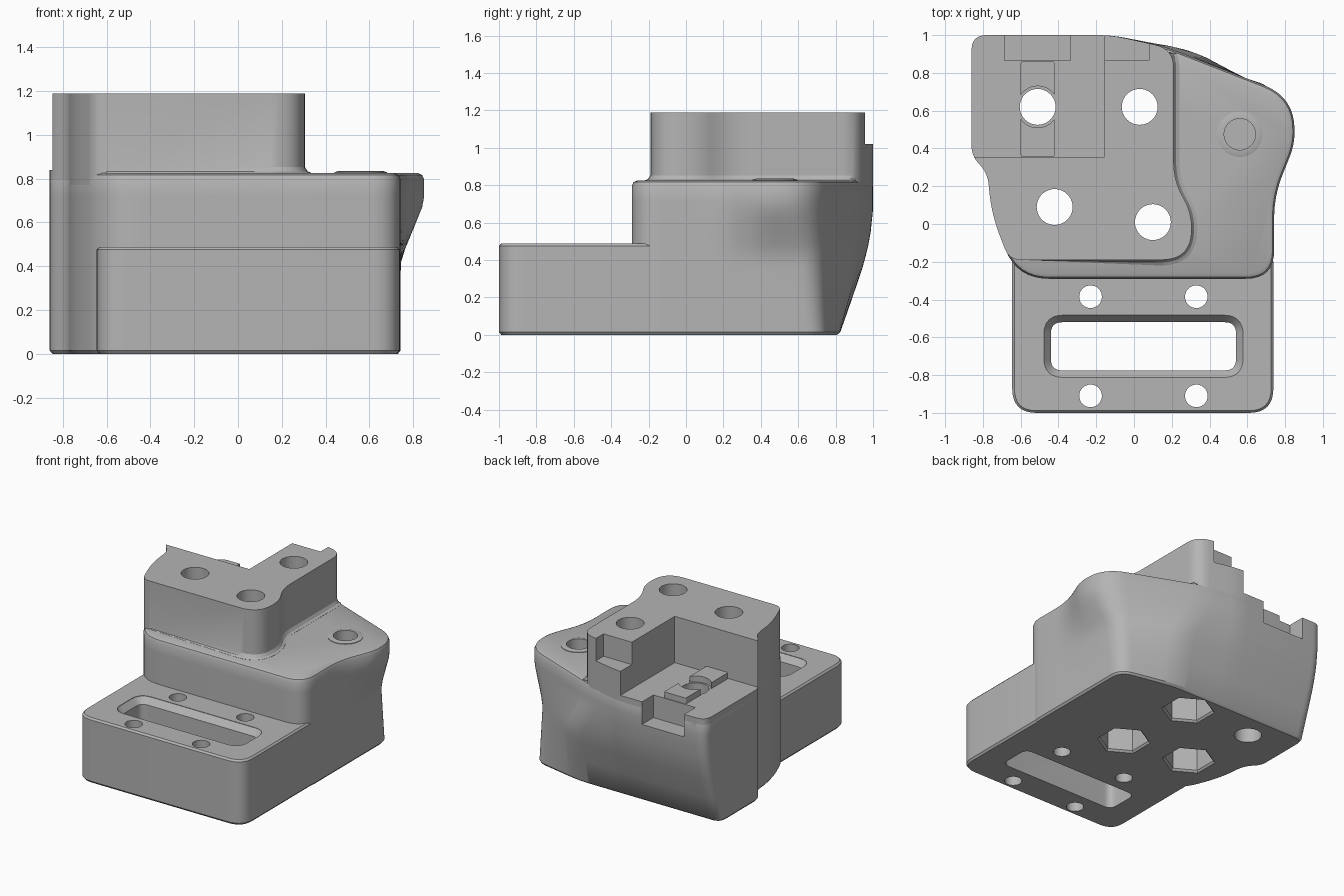
import bpy, bmesh, math
from mathutils import Vector

old = bpy.data.objects.get("Cube")
if old:
    bpy.data.objects.remove(old, do_unlink=True)

grey = bpy.data.materials.new("plain_grey")
grey.use_nodes = True
grey.diffuse_color = (0.46, 0.46, 0.46, 1)
grey.node_tree.nodes["Principled BSDF"].inputs["Base Color"].default_value = grey.diffuse_color


def rounded(corners, n=8):
    """Outline with each corner (x, y, cut) replaced by a smooth curve."""
    pts = []
    for i, (x, y, d) in enumerate(corners):
        p = Vector((x, y))
        a = Vector(corners[i - 1][:2]) - p
        b = Vector(corners[(i + 1) % len(corners)][:2]) - p
        a, b = p + a.normalized() * d, p + b.normalized() * d
        for k in range(n + 1):
            t = k / n
            pts.append(a * (1 - t) ** 2 + p * 2 * t * (1 - t) + b * t * t)
    return pts


def offset(pts, d, where=lambda p: True):
    """Move an outline outward by d, only at points that pass the test."""
    out = []
    for i, p in enumerate(pts):
        t = (pts[(i + 1) % len(pts)] - pts[i - 1]).normalized()
        out.append(p + Vector((t.y, -t.x)) * d if where(p) else p.copy())
    return out


def loft(name, sections):
    """Closed solid through a stack of (outline, height) sections."""
    bm = bmesh.new()
    rings = [[bm.verts.new((p.x, p.y, z)) for p in pts] for pts, z in sections]
    n = len(rings[0])
    for lo, hi in zip(rings, rings[1:]):
        for i in range(n):
            j = (i + 1) % n
            bm.faces.new((lo[i], lo[j], hi[j], hi[i]))
    bm.faces.new(rings[0][::-1])
    bm.faces.new(rings[-1])
    bmesh.ops.recalc_face_normals(bm, faces=bm.faces)
    mesh = bpy.data.meshes.new(name)
    bm.to_mesh(mesh)
    bm.free()
    mesh.materials.append(grey)
    obj = bpy.data.objects.new(name, mesh)
    bpy.context.collection.objects.link(obj)
    return obj


def rect(x0, x1, y0, y1, d=0.0):
    c = [(x0, y0, d), (x1, y0, d), (x1, y1, d), (x0, y1, d)]
    return rounded(c) if d else [Vector(p[:2]) for p in c]


def circle(x, y, r, n=40, turn=0.0):
    return [Vector((x + r * math.cos(turn + math.tau * i / n),
                    y + r * math.sin(turn + math.tau * i / n))) for i in range(n)]


def prism(name, pts, z0, z1):
    return loft(name, [(pts, z0), (pts, z1)])


def cut(obj, cutters):
    bpy.context.view_layer.objects.active = obj
    for c in cutters:
        mod = obj.modifiers.new("cut", 'BOOLEAN')
        mod.operation, mod.solver, mod.object = 'DIFFERENCE', 'EXACT', c
        bpy.ops.object.modifier_apply(modifier=mod.name)


# Shared left wall, then the main body outline at its top and at its foot
left_wall = [(-.86, 1, .08), (-.86, .36, .055), (-.775, .27, .06), (-.755, .05, .13)]
front = [(-.62, -.29, .17), (.742, -.29, .15), (.742, .15, .12)]
body_top = left_wall + front + [(.85, .42, .07), (.85, .672, .175),
                                (.15, .945, .1), (-.12, 1, .08)]
body_foot = [(-.86, .82, .08)] + left_wall[1:] + front + [
    (.742, .42, .07), (.742, .735, .1), (.32, .82, .1), (-.12, .82, .08)]


def body_section(fx, fy):
    return rounded([(b[0] + (t[0] - b[0]) * fx, b[1] + (t[1] - b[1]) * fy,
                     b[2] + (t[2] - b[2]) * fx) for b, t in zip(body_foot, body_top)])


# Main body: foot chamfer, flaring side and back, rounded rim
flare = [(.015, 0, .03), (.2, 0, .39), (.36, 0, .69), (.42, .03, .78), (.48, .2, .86),
         (.55, .47, .93), (.62, .73, .97), (.67, .92, 1), (.72, 1, 1), (.795, 1, 1)]
full = body_section(1, 1)
body = loft("main_body",
            [(offset(body_section(0, 0), -.012), 0)]
            + [(body_section(fx, fy), z) for z, fx, fy in flare]
            + [(offset(full, -.009), .816), (offset(full, -.028), .825)])

# Low front base
foot = rect(-.645, .738, -1, -.08, .13)
base = loft("front_base", [(offset(foot, -.012), 0), (foot, .015),
                           (foot, .475), (offset(foot, -.012), .488)])

# Raised upper block, with a fillet where it meets the ledge
upper = rounded(left_wall + [(-.66, -.19, .06), (.305, -.19, .16), (.305, .06, .08),
                             (.21, .23, .1), (.21, .927, .1), (-.12, 1, .08)])
ledge = lambda p: p.x > -.6 and p.y < .9
block = loft("upper_block", [(offset(upper, d, ledge), z) for z, d in
                             [(.77, .03), (.826, .03), (.833, .013), (.853, 0), (1.188, 0)]])

# Raised ring around the blind hole on the ledge
hx, hy = .56, .475
boss = loft("hole_ring", [(circle(hx, hy, .12), .8), (circle(hx, hy, .12), .829),
                          (circle(hx, hy, .1), .835)])

# Locating ribs on the pocket floor
ribs = [prism("rib_" + side, rect(-.6, -.42, y0, y1, .012), .82, .885)
        for side, y0, y1 in (("front", .357, .565), ("back", .675, .86))]

# Cutters: pocket and rear notches
pocket = prism("pocket_cutter", rect(-1, -.155, .355, 1.2), .84, 1.4)
notch_high = prism("high_notch_cutter", rect(-.25, .08, .865, 1.2), 1.02, 1.4)
notch_low = prism("low_notch_cutter", rect(-.685, -.335, .865, 1.2), .67, 1)

# Cutters: four bolt holes, three of them with hexagonal sockets below
bolts = [(.03, .62), (-.42, .09), (.10, .01), (-.51, .62)]
bolt_holes = [prism("bolt_cutter", circle(x, y, .095), -.1, 1.4) for x, y in bolts]
sockets = [loft("socket_cutter", [(circle(x, y, .195, 6, math.pi / 2), -.01),
                                  (circle(x, y, .172, 6, math.pi / 2), .015),
                                  (circle(x, y, .172, 6, math.pi / 2), .4)])
           for x, y in bolts[:3]]

# Cutters: base screw holes, chamfered slot, blind ledge hole
screws = [prism("screw_cutter", circle(x, y, .06, 32), -.1, .7)
          for x in (-.23, .33) for y in (-.385, -.91)]
slot_in = rect(-.44, .54, -.775, -.52, .06)
slot_out = offset(slot_in, .037)
slot = loft("slot_cutter", [(slot_in, -.1), (slot_in, .44),
                            (slot_out, .485), (slot_out, .6)])
blind = prism("blind_cutter", circle(hx, hy, .083), .45, 1)
rib_gap = prism("rib_cutter", circle(-.51, .62, .11), .7, 1)

cut(body, bolt_holes + sockets + [notch_low, blind])
cut(base, sockets[1:] + bolt_holes[1:3] + screws + [slot])
cut(block, [pocket, notch_high, notch_low] + bolt_holes)
cut(boss, [blind])
for rib in ribs:
    cut(rib, [rib_gap])

for c in bolt_holes + sockets + screws + [pocket, notch_high, notch_low, slot, blind, rib_gap]:
    bpy.data.objects.remove(c, do_unlink=True)

# Smooth the curved walls, keep the machined edges sharp
bpy.ops.object.select_all(action='DESELECT')
for obj in [body, base, block, boss] + ribs:
    obj.select_set(True)
bpy.context.view_layer.objects.active = body
bpy.ops.object.shade_smooth_by_angle(angle=math.radians(32))
